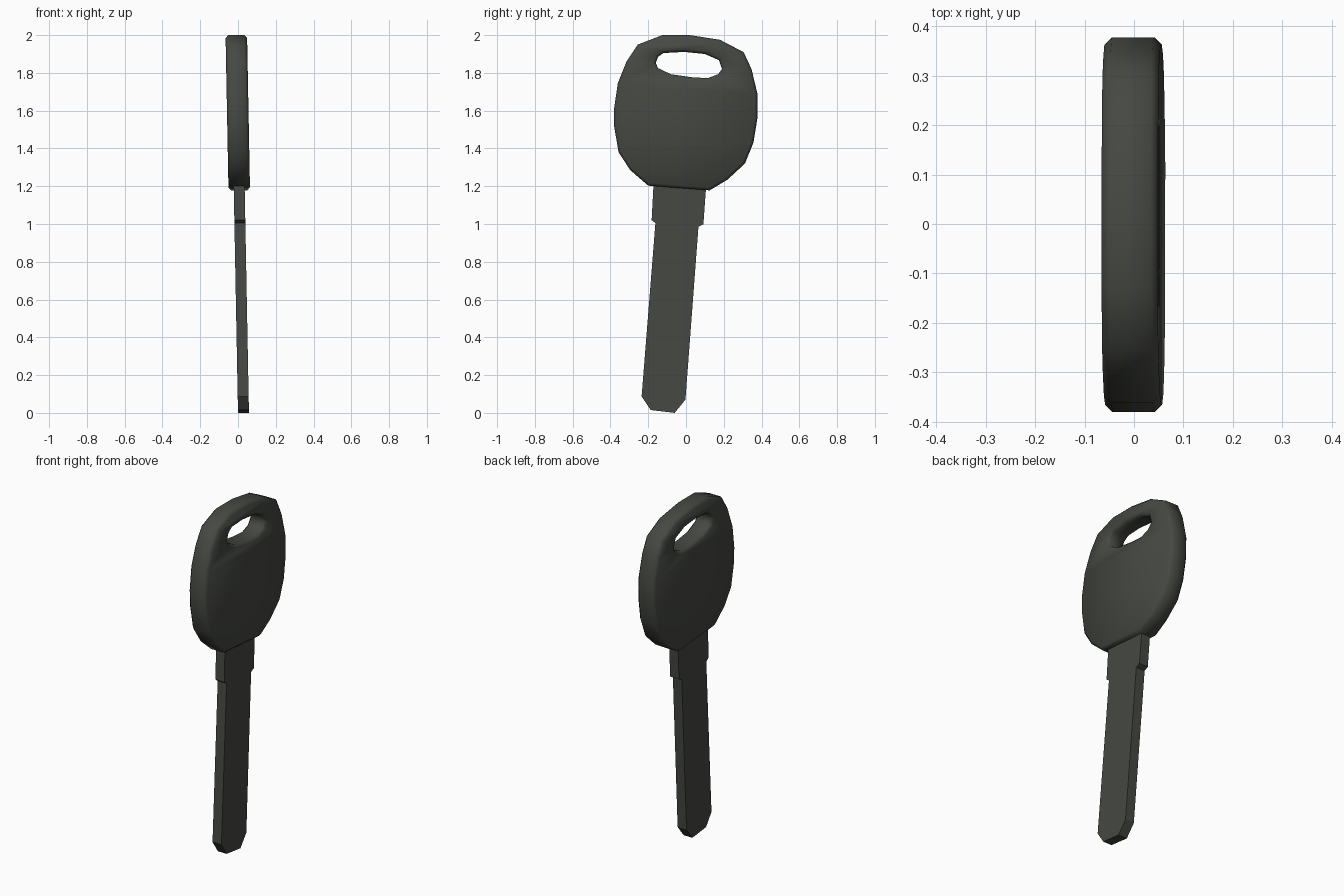
import bpy, bmesh, math
from mathutils import Matrix

if "Cube" in bpy.data.objects:
    bpy.data.objects.remove(bpy.data.objects["Cube"])

mat = bpy.data.materials.new("dark_grey")
mat.diffuse_color = (0.06, 0.065, 0.055, 1)
mat.use_nodes = True
mat.node_tree.nodes["Principled BSDF"].inputs["Base Color"].default_value = mat.diffuse_color

# Local profile plane -> world YZ, with the slight lean of the key in x
LEAN = Matrix(((0, -0.019, 1, 0.029),
               (1, 0, 0, 0),
               (0, 1, 0, 0),
               (0, 0, 0, 1)))


def plate(name, loops, half, bevel, angle):
    """Flat plate from closed (y, z) outlines; further loops become holes."""
    cu = bpy.data.curves.new(name, 'CURVE')
    cu.dimensions = '2D'
    cu.fill_mode = 'BOTH'
    cu.extrude = half - bevel
    cu.bevel_depth = bevel
    cu.bevel_resolution = 0
    cu.offset = -bevel
    for pts in loops:
        sp = cu.splines.new('POLY')
        sp.points.add(len(pts) - 1)
        for p, (y, z) in zip(sp.points, pts):
            p.co = (y, z, 0, 1)
        sp.use_cyclic_u = True
    ob = bpy.data.objects.new(name, cu)
    bpy.context.collection.objects.link(ob)
    bpy.ops.object.select_all(action='DESELECT')
    ob.select_set(True)
    bpy.context.view_layer.objects.active = ob
    bpy.ops.object.convert(target='MESH')
    ob = bpy.context.object
    bm = bmesh.new()
    bm.from_mesh(ob.data)
    bmesh.ops.remove_doubles(bm, verts=bm.verts, dist=0.0005)
    bm.transform(LEAN)
    bmesh.ops.recalc_face_normals(bm, faces=bm.faces)
    bm.to_mesh(ob.data)
    bm.free()
    ob.data.materials.clear()
    ob.data.materials.append(mat)
    bpy.ops.object.shade_smooth_by_angle(angle=math.radians(angle))
    return ob


# Rounded grip with the key-ring slot
grip = [(-0.125, 2.0), (0.02, 2.0), (0.18, 1.975), (0.305, 1.91), (0.347, 1.82),
        (0.378, 1.69), (0.378, 1.56), (0.357, 1.43), (0.312, 1.32), (0.22, 1.235),
        (0.125, 1.178), (-0.2, 1.203), (-0.295, 1.285), (-0.357, 1.38),
        (-0.381, 1.52), (-0.381, 1.61), (-0.361, 1.745), (-0.315, 1.86), (-0.255, 1.95)]
slot = [(-0.12, 1.905), (-0.01, 1.911), (0.10, 1.9), (0.175, 1.867), (0.19, 1.82),
        (0.17, 1.793), (0.115, 1.772), (0.03, 1.777), (-0.08, 1.793),
        (-0.148, 1.825), (-0.16, 1.853), (-0.148, 1.885)]
plate("grip", [grip, slot], 0.057, 0.015, 50)

# Blade with shoulder steps and chamfered tip
blade = [(-0.172, 1.21), (-0.182, 1.02), (-0.162, 1.005), (-0.235, 0.087),
         (-0.187, 0.015), (-0.06, 0.0), (-0.003, 0.07), (0.066, 0.985),
         (0.092, 0.998), (0.106, 1.19)]
plate("blade", [blade], 0.029, 0, 20)
